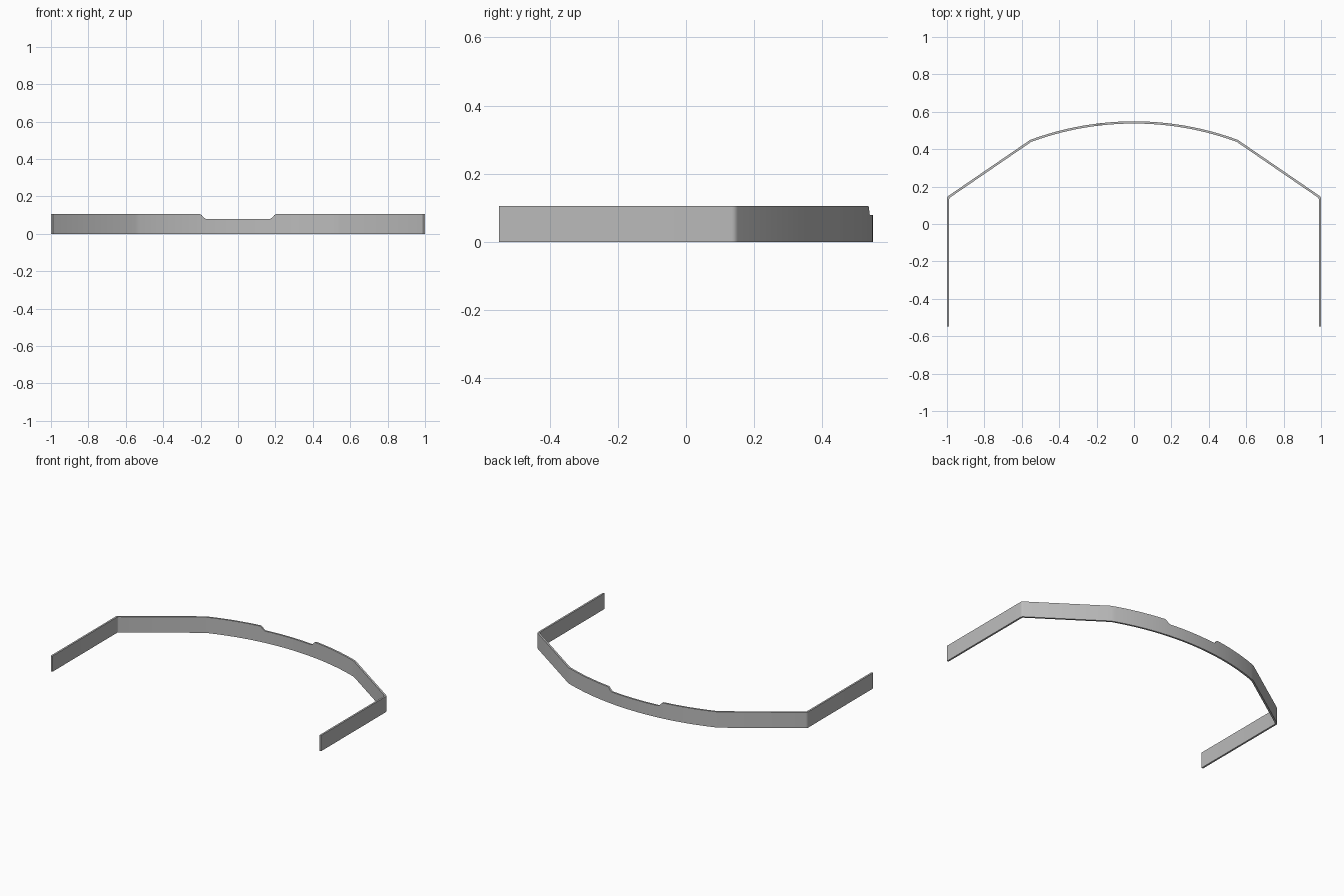
import bpy
import bmesh
import math
from mathutils import Vector

cube = bpy.data.objects.get("Cube")
if cube:
    bpy.data.objects.remove(cube, do_unlink=True)

THICK = 0.012
HEIGHT = 0.105
NOTCH = 0.079
HALF_CHORD, CROWN, RADIUS = 0.555, 0.549, 1.6


def arc_point(x):
    return Vector((x, CROWN - RADIUS + math.sqrt(RADIUS ** 2 - x * x)))


def rounded(before, corner, after, reach, steps=4):
    """Short curve that softens a bend in the band."""
    a = corner + (before - corner).normalized() * reach
    b = corner + (after - corner).normalized() * reach
    ts = [i / steps for i in range(steps + 1)]
    return [a * (1 - t) ** 2 + corner * 2 * t * (1 - t) + b * t * t for t in ts]


# Outer outline of the right half, from the arm tip to the crown
tip = Vector((-1, -0.549))
elbow = Vector((-1, 0.145))
shoulder = arc_point(-HALF_CHORD)
notch_edges = [-0.205, -0.197, -0.19, -0.183, -0.172]
xs = sorted([-HALF_CHORD * i / 24 for i in range(24)] + notch_edges)
half = [tip] + rounded(tip, elbow, shoulder, 0.012) + [shoulder]
half += [arc_point(x) for x in xs]
path = half + [Vector((-p.x, p.y)) for p in reversed(half[:-1])]


def top_height(p):
    """Eased drop into the shallow notch at the crown."""
    if p.y < 0:
        return HEIGHT
    t = min(max((abs(p.x) - 0.172) / 0.033, 0), 1)
    return NOTCH + (HEIGHT - NOTCH) * t * t * (3 - 2 * t)


# Sweep a thin rectangular section along the outline with mitred joints
bm = bmesh.new()
rings = []
for i, p in enumerate(path):
    d0 = (p - path[max(i - 1, 0)]).normalized()
    d1 = (path[min(i + 1, len(path) - 1)] - p).normalized()
    n0, n1 = Vector((d0.y, -d0.x)), Vector((d1.y, -d1.x))
    n = (n0 + n1).normalized()
    q = p + n * THICK / max(n.dot(n0), n.dot(n1))
    z = top_height(p)
    rings.append([bm.verts.new(c) for c in
                  ((p.x, p.y, 0), (p.x, p.y, z), (q.x, q.y, z), (q.x, q.y, 0))])
for a, b in zip(rings, rings[1:]):
    for k in range(4):
        j = (k + 1) % 4
        bm.faces.new((a[k], a[j], b[j], b[k]))
bm.faces.new(rings[0])
bm.faces.new(rings[-1])
bmesh.ops.recalc_face_normals(bm, faces=bm.faces)

mesh = bpy.data.meshes.new("curved_band")
bm.to_mesh(mesh)
bm.free()
band = bpy.data.objects.new("curved_band", mesh)
bpy.context.collection.objects.link(band)

# Plain grey finish
grey = bpy.data.materials.new("plain_grey")
grey.use_nodes = True
colour = (0.5, 0.5, 0.5, 1)
grey.diffuse_color = colour
grey.node_tree.nodes["Principled BSDF"].inputs["Base Color"].default_value = colour
mesh.materials.append(grey)

bpy.ops.object.select_all(action="DESELECT")
band.select_set(True)
bpy.context.view_layer.objects.active = band
bpy.ops.object.shade_smooth_by_angle(angle=math.radians(30))
